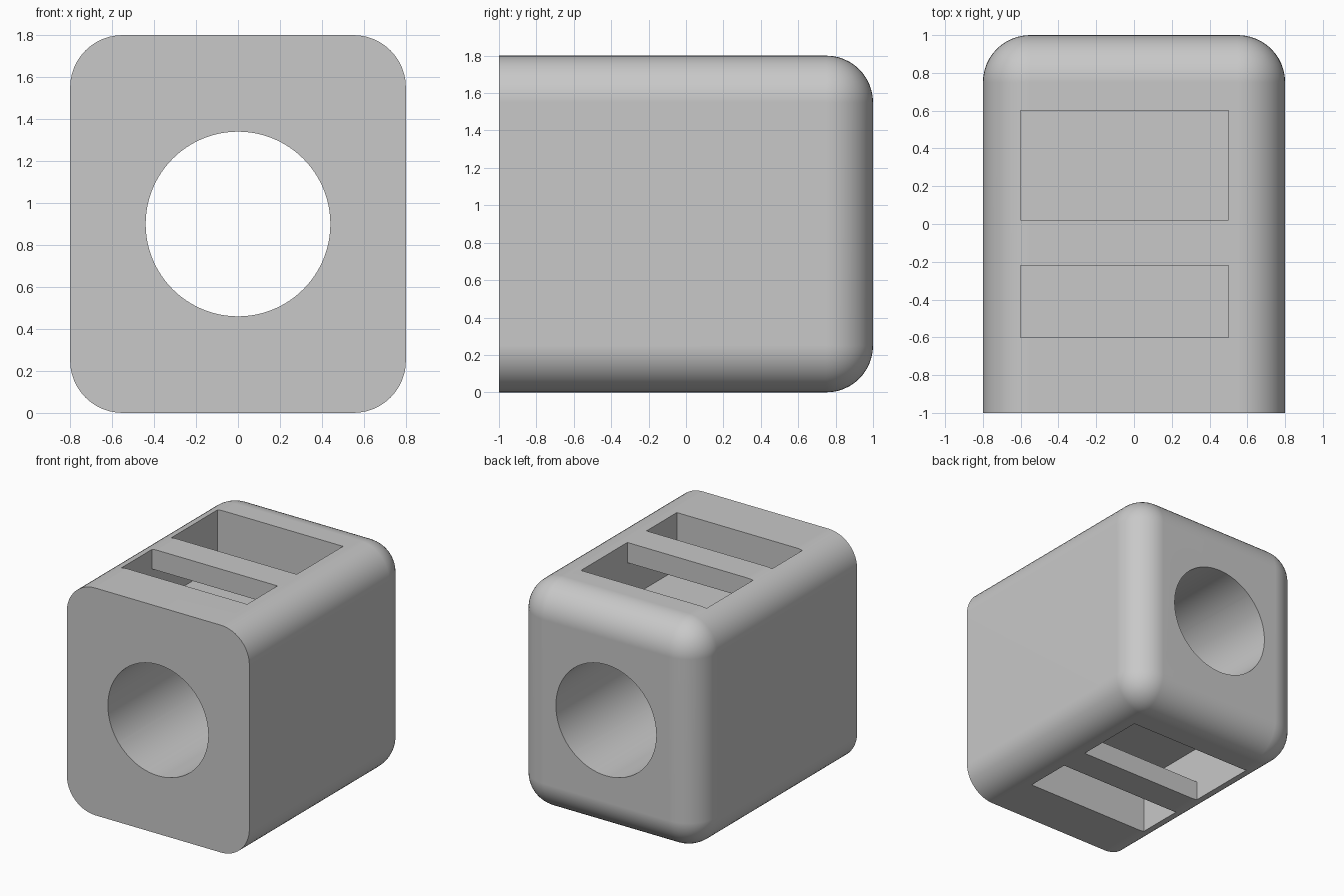
import bpy, bmesh, math
from mathutils import Vector

if "Cube" in bpy.data.objects:
    bpy.data.objects.remove(bpy.data.objects["Cube"], do_unlink=True)

WIDTH, LENGTH, HEIGHT = 1.6, 2.0, 1.8
FILLET = 0.25
BORE_RADIUS = 0.44
FLOOR = 1.35        # cavity floor, just above the bore
BAR_UNDERSIDE = 1.64

grey = bpy.data.materials.new("light grey")
grey.use_nodes = True
colour = (0.58, 0.58, 0.58, 1)
grey.diffuse_color = colour
grey.node_tree.nodes["Principled BSDF"].inputs["Base Color"].default_value = colour


def make_object(name, bm):
    bmesh.ops.recalc_face_normals(bm, faces=bm.faces)
    mesh = bpy.data.meshes.new(name)
    bm.to_mesh(mesh)
    bm.free()
    mesh.materials.append(grey)
    obj = bpy.data.objects.new(name, mesh)
    bpy.context.collection.objects.link(obj)
    return obj


def cut(target, cutter):
    mod = target.modifiers.new("cut", "BOOLEAN")
    mod.operation = "DIFFERENCE"
    mod.solver = "EXACT"
    mod.object = cutter
    bpy.context.view_layer.objects.active = target
    bpy.ops.object.modifier_apply(modifier=mod.name)
    bpy.data.objects.remove(cutter, do_unlink=True)


# Block, rounded everywhere except around the front face
bm = bmesh.new()
bmesh.ops.create_cube(bm, size=1)
bmesh.ops.scale(bm, vec=(WIDTH, LENGTH, HEIGHT), verts=bm.verts)
bmesh.ops.translate(bm, vec=(0, 0, HEIGHT / 2), verts=bm.verts)
round_edges = [e for e in bm.edges if any(v.co.y > 0 for v in e.verts)]
bmesh.ops.bevel(bm, geom=round_edges, offset=FILLET, segments=12,
                profile=0.5, affect="EDGES")
block = make_object("body_block", bm)

# Round bore from front to back
bm = bmesh.new()
bmesh.ops.create_cone(bm, cap_ends=True, segments=96, radius1=BORE_RADIUS,
                      radius2=BORE_RADIUS, depth=LENGTH + 0.4)
bore = make_object("bore_cutter", bm)
bore.rotation_euler.x = math.pi / 2
bore.location.z = HEIGHT / 2
bore.hide_render = True
bpy.context.view_layer.update()
cut(block, bore)

# Strap cavities: two slots joined beneath a bar, on the top and the bottom
TOP = HEIGHT + 0.1
profile = [(-0.6, TOP), (-0.6, FLOOR), (0.6, FLOOR), (0.6, TOP), (0.02, TOP),
           (0.02, BAR_UNDERSIDE), (-0.22, BAR_UNDERSIDE), (-0.22, TOP)]
for flipped in (False, True):
    bm = bmesh.new()
    verts = [bm.verts.new((-0.6, y, HEIGHT - z if flipped else z)) for y, z in profile]
    face = bm.faces.new(verts)
    result = bmesh.ops.extrude_face_region(bm, geom=[face])
    moved = [g for g in result["geom"] if isinstance(g, bmesh.types.BMVert)]
    bmesh.ops.translate(bm, vec=Vector((1.1, 0, 0)), verts=moved)
    slots = make_object("strap_slot_cutter", bm)
    slots.hide_render = True
    bpy.context.view_layer.update()
    cut(block, slots)

# Smooth fillets and bore, crisp edges elsewhere
bpy.ops.object.select_all(action="DESELECT")
block.select_set(True)
bpy.context.view_layer.objects.active = block
bpy.ops.object.shade_smooth_by_angle(angle=math.radians(30))
normals = block.modifiers.new("even shading", "WEIGHTED_NORMAL")
normals.keep_sharp = True
